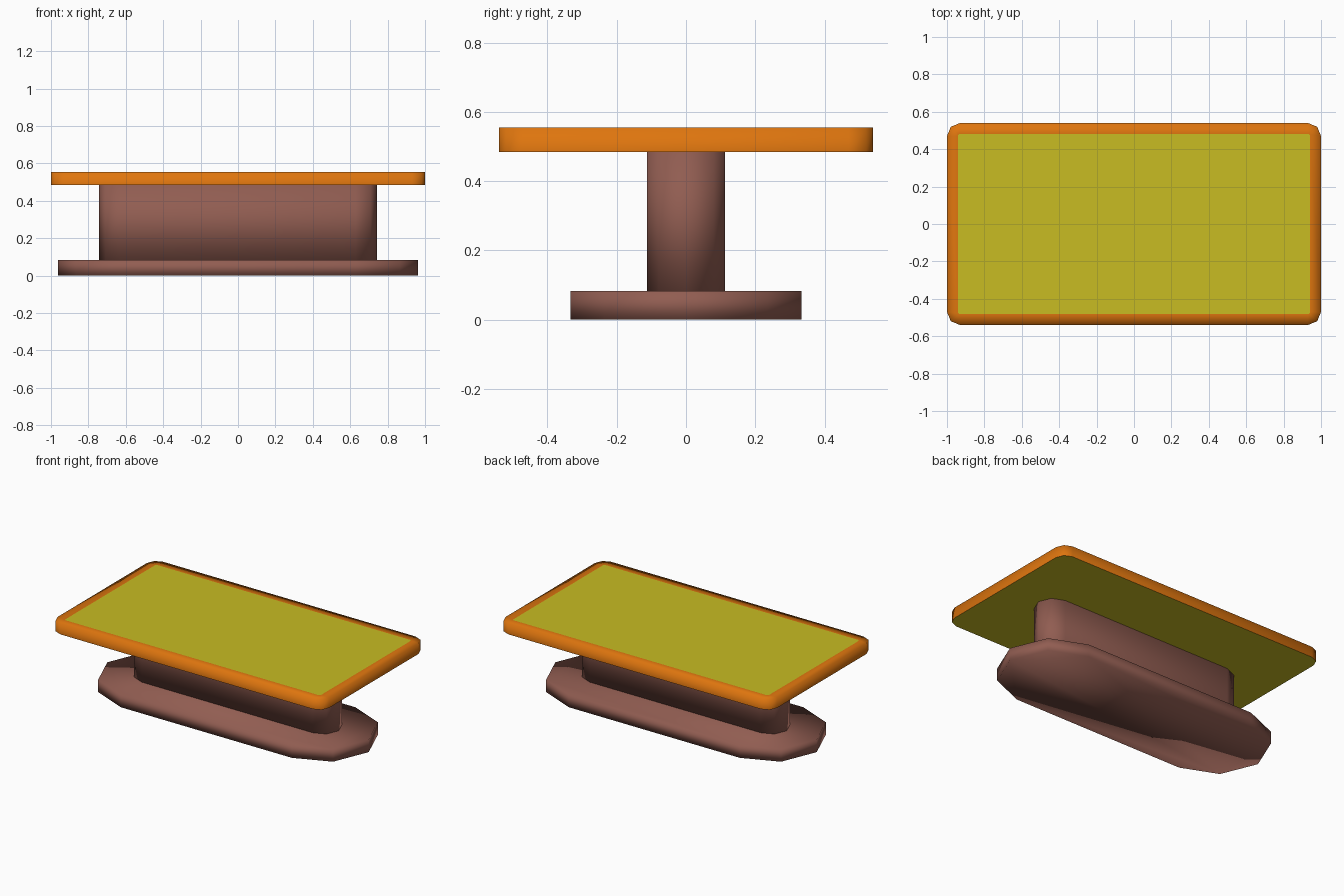
import bpy
import math

if "Cube" in bpy.data.objects:
    bpy.data.objects.remove(bpy.data.objects["Cube"])


def material(name, rgb):
    m = bpy.data.materials.new(name)
    m.diffuse_color = (*rgb, 1.0)
    m.use_nodes = True
    m.node_tree.nodes["Principled BSDF"].inputs["Base Color"].default_value = m.diffuse_color
    return m


ORANGE = material("orange", (0.73, 0.178, 0.0045))
YELLOW = material("olive yellow", (0.578, 0.503, 0.016))
BROWN = material("brown", (0.283, 0.109, 0.083))


def outline(half_x, half_y, radius, z, segments=2):
    """Counter-clockwise rounded rectangle; radius == half_y gives a stadium."""
    pts = []
    for q, (sx, sy) in enumerate([(1, 1), (-1, 1), (-1, -1), (1, -1)]):
        for i in range(segments + 1):
            a = math.pi / 2 * (q + i / segments)
            p = (sx * (half_x - radius) + radius * math.cos(a),
                 sy * (half_y - radius) + radius * math.sin(a), z)
            if not pts or math.dist(p, pts[-1]) > 1e-5:
                pts.append(p)
    if math.dist(pts[0], pts[-1]) < 1e-5:
        pts.pop()
    return pts


def loft(name, loops, mat, cap_bottom=False, cap_top=False, smooth=True):
    """Bridge matching loops from bottom to top, with optional end caps."""
    n = len(loops[0])
    verts = [p for loop in loops for p in loop]
    faces = [(r * n + i, r * n + (i + 1) % n, (r + 1) * n + (i + 1) % n, (r + 1) * n + i)
             for r in range(len(loops) - 1) for i in range(n)]
    if cap_bottom:
        faces.append(tuple(reversed(range(n))))
    if cap_top:
        faces.append(tuple(range(len(verts) - n, len(verts))))
    me = bpy.data.meshes.new(name)
    me.from_pydata(verts, [], faces)
    me.materials.append(mat)
    for p in me.polygons:
        p.use_smooth = smooth
    me.update()
    ob = bpy.data.objects.new(name, me)
    bpy.context.collection.objects.link(ob)
    return ob


# Heights of foot, underside and top
Z_FOOT, Z_UNDER, Z_TOP = 0.083, 0.484, 0.555

# Foot and column: stadium-shaped prisms sharing the same end centres
for name, hx, r, z0, z1 in [("foot", 0.963, 0.333, 0.0, Z_FOOT),
                            ("column", 0.742, 0.113, Z_FOOT, Z_UNDER)]:
    loft(name, [outline(hx, r, r, z0), outline(hx, r, r, z1)], BROWN, True, True)

# Table rim: outer wall and flat lip
under = outline(1.0, 0.54, 0.07, Z_UNDER)
edge = outline(1.0, 0.54, 0.07, Z_TOP)
lip = outline(0.942, 0.482, 0.012, Z_TOP)
loft("table_rim", [under, edge, lip], ORANGE)

# Yellow table surface and underside
loft("table_surface", [lip], YELLOW, cap_top=True, smooth=False)
loft("table_underside", [under], YELLOW, cap_bottom=True, smooth=False)
